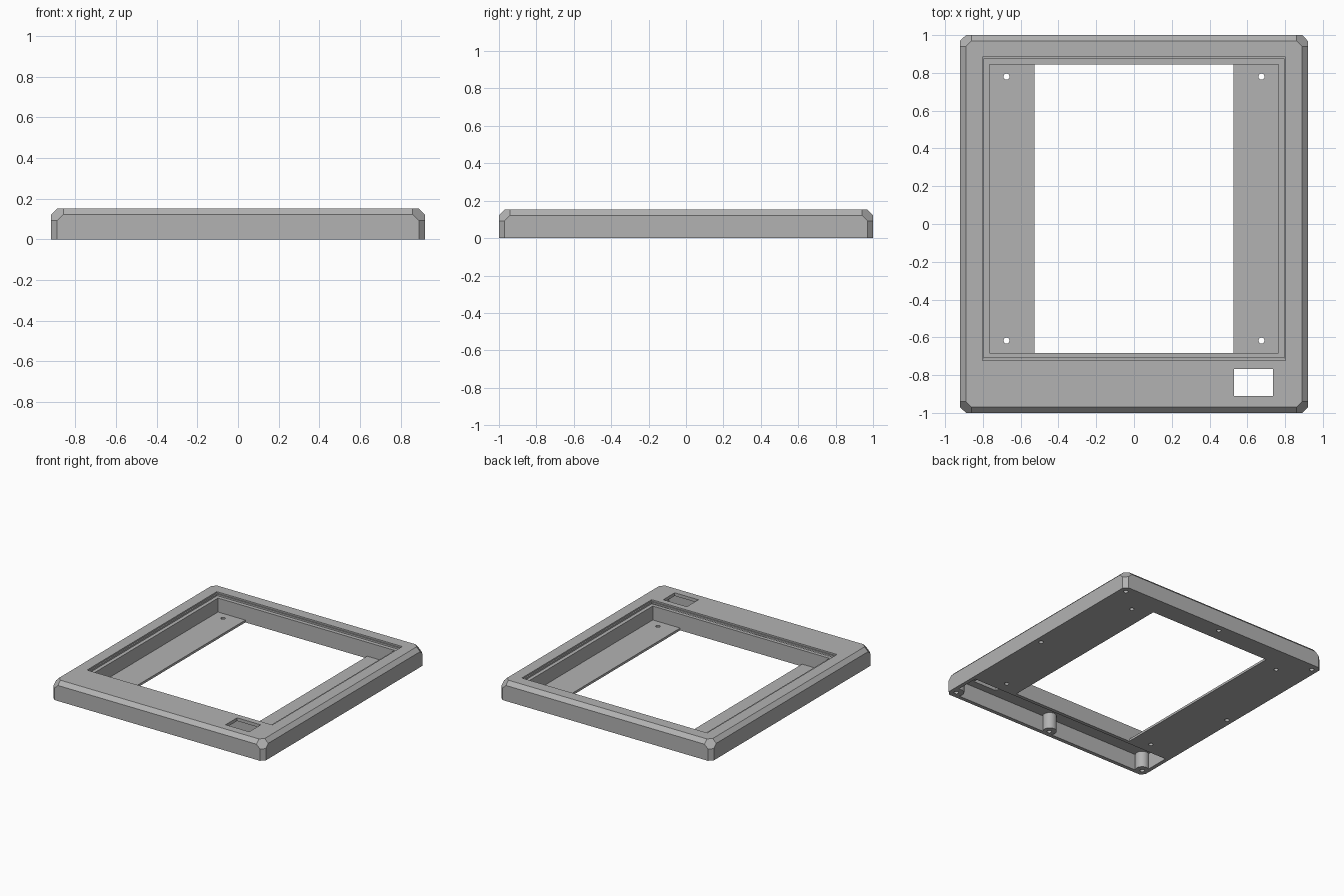
import bpy, bmesh
from mathutils import Matrix, Vector

cube = bpy.data.objects.get("Cube")
if cube:
    bpy.data.objects.remove(cube, do_unlink=True)

# One plain grey plastic
grey = bpy.data.materials.new("grey_plastic")
grey.use_nodes = True
colour = (0.45, 0.45, 0.45, 1)
grey.diffuse_color = colour
grey.node_tree.nodes["Principled BSDF"].inputs["Base Color"].default_value = colour

HX, HY, TOP = 0.92, 1.0, 0.152   # half width, half depth, height
C = 0.03                         # edge chamfer
FLOOR = 0.018                    # back panel thickness


def make_object(name, bm):
    bmesh.ops.recalc_face_normals(bm, faces=bm.faces)
    mesh = bpy.data.meshes.new(name)
    bm.to_mesh(mesh)
    bm.free()
    mesh.materials.append(grey)
    obj = bpy.data.objects.new(name, mesh)
    bpy.context.collection.objects.link(obj)
    return obj


def box(name, x0, x1, y0, y1, z0, z1):
    bm = bmesh.new()
    bmesh.ops.create_cube(bm, size=1)
    bmesh.ops.scale(bm, vec=(x1 - x0, y1 - y0, z1 - z0), verts=bm.verts)
    bmesh.ops.translate(bm, vec=((x0 + x1) / 2, (y0 + y1) / 2, (z0 + z1) / 2), verts=bm.verts)
    return make_object(name, bm)


def cylinder(name, x, y, radius, z0, z1, sides=24):
    bm = bmesh.new()
    bmesh.ops.create_cone(bm, cap_ends=True, segments=sides, radius1=radius, radius2=radius,
                          depth=z1 - z0, matrix=Matrix.Translation((x, y, (z0 + z1) / 2)))
    return make_object(name, bm)


def cut(target, cutter):
    """Subtract the cutter, apply the result and drop the cutter."""
    cutter.hide_render = True
    mod = target.modifiers.new("cut", "BOOLEAN")
    mod.operation, mod.solver, mod.object = "DIFFERENCE", "EXACT", cutter
    bpy.context.view_layer.objects.active = target
    bpy.ops.object.modifier_apply(modifier=mod.name)
    bpy.data.objects.remove(cutter, do_unlink=True)


# Outer block: chamfered edges with a six-sided facet on each top corner
bm = bmesh.new()
inset = [(0, C, TOP), (C, 0, TOP),
         (0, C, 2 * C), (C, 0, 2 * C), (2 * C, 0, C),
         (2 * C, C, 0), (0, 2 * C, C), (C, 2 * C, 0)]
for sx in (-1, 1):
    for sy in (-1, 1):
        for dx, dy, dz in inset:
            bm.verts.new((sx * (HX - dx), sy * (HY - dy), TOP - dz))
bmesh.ops.convex_hull(bm, input=bm.verts)
bmesh.ops.dissolve_limit(bm, angle_limit=0.01, verts=bm.verts, edges=bm.edges)
frame = make_object("display_frame", bm)

# Stepped rebate around the window, then the window well and the back opening
for x, y0, y1, z in ((0.803, -0.722, 0.885, TOP - 0.012),
                     (0.793, -0.712, 0.875, TOP - 0.025),
                     (0.765, -0.682, 0.845, FLOOR)):
    cut(frame, box("window_cutter", -x, x, y0, y1, z, 0.3))
cut(frame, box("opening_cutter", -0.528, 0.528, -0.682, 0.845, -0.1, 0.3))

# Compartment under the front strip, leaving three screw bosses standing
compartment = box("compartment_cutter", -0.89, 0.89, -0.97, -0.71, -0.1, 0.127)
for x in (-0.865, 0, 0.865):
    cut(compartment, cylinder("boss_shape", x, -0.94, 0.05, -0.2, 0.2, 32))
cut(frame, compartment)

# Rectangular switch hole
cut(frame, box("switch_cutter", 0.53, 0.735, -0.91, -0.768, 0.05, 0.3))

# Blind screw holes around the underside
for x in (-0.87, 0, 0.87):
    for y in (-0.945, 0, 0.945):
        if x or y:
            cut(frame, cylinder("screw_cutter", x, y, 0.017, -0.1, 0.08))

# Mounting holes through the back panel
for x in (-0.675, 0.675):
    for y in (-0.617, 0.78):
        cut(frame, cylinder("mount_cutter", x, y, 0.016, -0.1, 0.06))

# Smooth the round walls, keep every edge crisp
bpy.ops.object.select_all(action="DESELECT")
frame.select_set(True)
bpy.context.view_layer.objects.active = frame
bpy.ops.object.shade_smooth_by_angle(angle=0.35)
